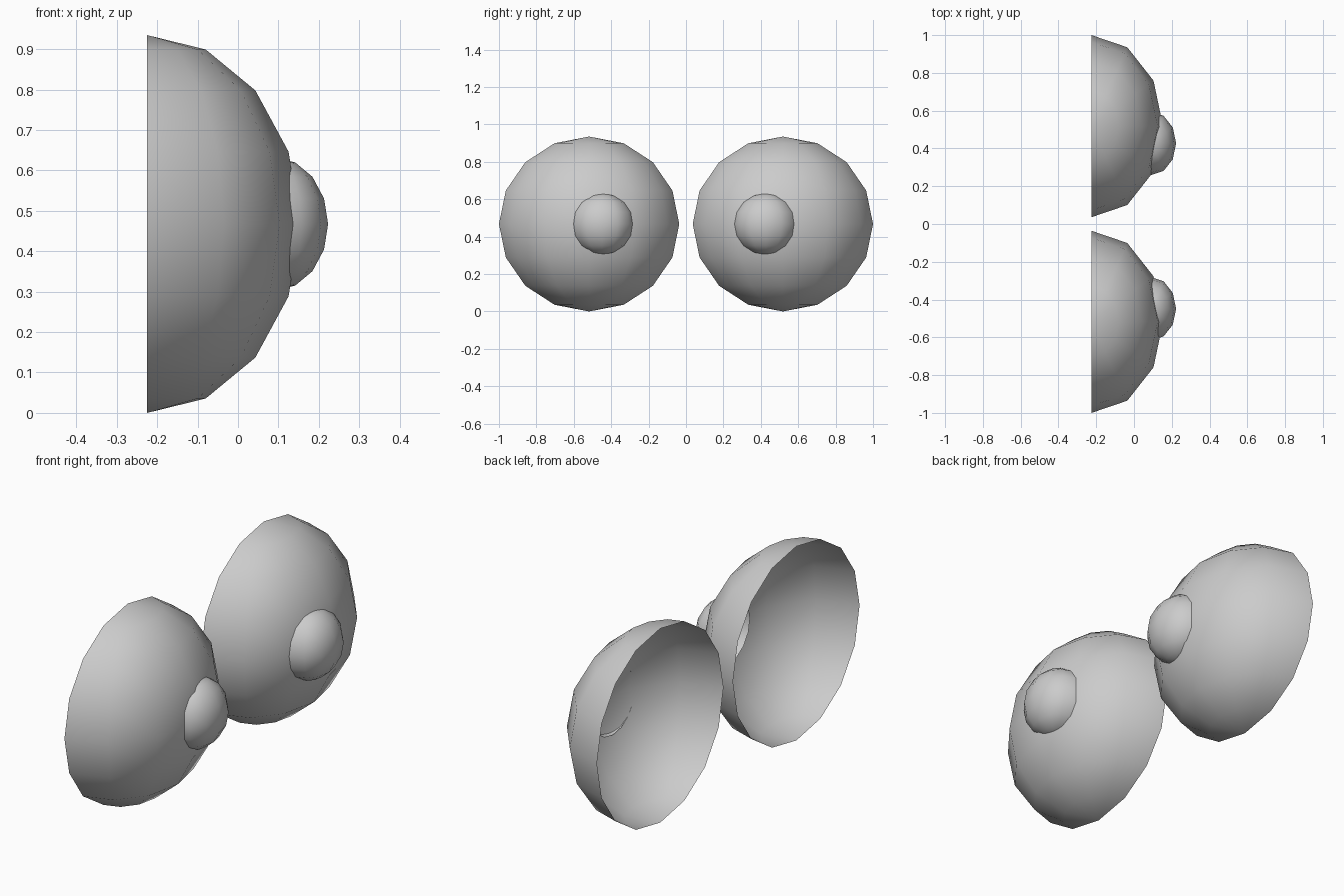
import bpy, bmesh
from mathutils import Vector

if "Cube" in bpy.data.objects:
    bpy.data.objects.remove(bpy.data.objects["Cube"])


def half_shell(name, centre, radii):
    """Open half of a low-poly sphere with upright poles, facing +x."""
    bm = bmesh.new()
    bmesh.ops.create_uvsphere(bm, u_segments=12, v_segments=8, radius=1)
    back = [v for v in bm.verts if v.co.x < -0.01]
    bmesh.ops.delete(bm, geom=back, context='VERTS')
    bmesh.ops.scale(bm, vec=Vector(radii), verts=bm.verts)
    me = bpy.data.meshes.new(name)
    bm.to_mesh(me)
    bm.free()
    ob = bpy.data.objects.new(name, me)
    ob.location = centre
    bpy.context.collection.objects.link(ob)
    me.shade_smooth()
    return ob


Z = 0.4675

# Large domes, one on each side of the centre, open at the back
for side, y in (("left", -0.518), ("right", 0.518)):
    half_shell(side + "_eye_dome", (-0.225, y, Z), (0.379, 0.482, 0.4675))

# Small bulges set in the domes, shifted towards the middle
for side, y in (("left", -0.449), ("right", 0.427)):
    half_shell(side + "_pupil", (0.091, y, Z), (0.132, 0.168, 0.165))
